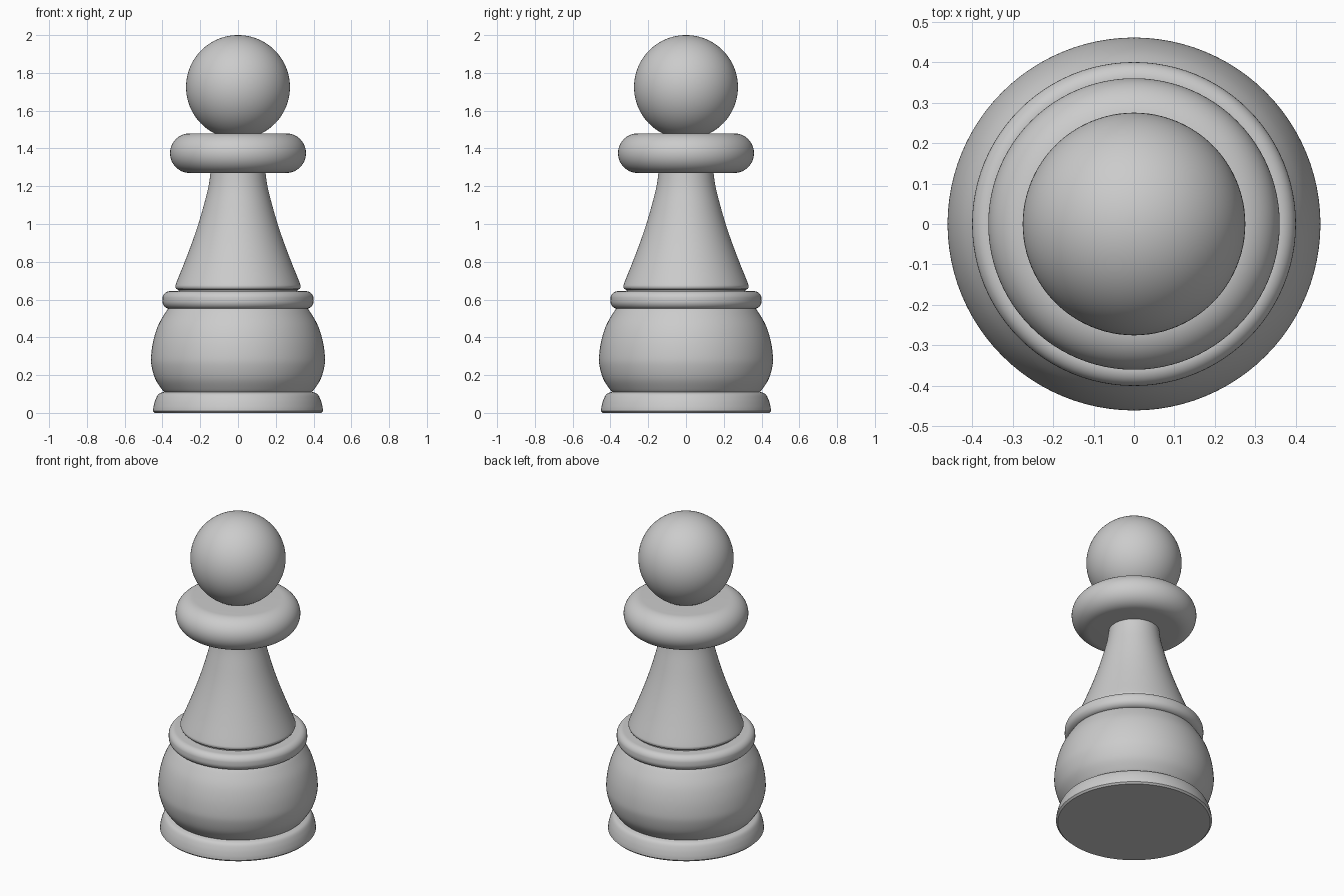
import bpy, bmesh, math
from mathutils import Vector

if "Cube" in bpy.data.objects:
    bpy.data.objects.remove(bpy.data.objects["Cube"], do_unlink=True)

SIDES = 96
GREY = (0.6, 0.6, 0.6, 1)
mat = bpy.data.materials.new("plain grey")
mat.use_nodes = True
mat.diffuse_color = GREY
mat.node_tree.nodes["Principled BSDF"].inputs["Base Color"].default_value = GREY


def smooth_curve(points, steps=5):
    """Smooth (radius, height) curve through the given points."""
    p = [Vector(q) for q in points]
    p = [2 * p[0] - p[1]] + p + [2 * p[-1] - p[-2]]
    out = []
    for a, b, c, d in zip(p, p[1:], p[2:], p[3:]):
        for i in range(steps):
            t = i / steps
            out.append(b + (c - a) * t / 2 + (2 * a - 5 * b + 4 * c - d) * t**2 / 2
                       + (3 * b - a - 3 * c + d) * t**3 / 2)
    return out + [p[-2]]


def arc(radius, height, size, start, end, steps=24):
    """Circular arc in the profile plane, angles in degrees."""
    angles = [math.radians(start + (end - start) * i / steps) for i in range(steps + 1)]
    return [(radius + size * math.cos(a), height + size * math.sin(a)) for a in angles]


def turn(name, profile):
    """Turn a bottom-to-top profile around z and close it at the axis."""
    bm = bmesh.new()
    pts = [(0, profile[0][1])] + list(profile) + [(0, profile[-1][1])]
    verts = [bm.verts.new((r, 0, z)) for r, z in pts]
    edges = [bm.edges.new(pair) for pair in zip(verts, verts[1:])]
    bmesh.ops.spin(bm, geom=verts + edges, cent=(0, 0, 0), axis=(0, 0, 1),
                   angle=math.tau, steps=SIDES)
    bmesh.ops.remove_doubles(bm, verts=bm.verts, dist=0.0001)
    bmesh.ops.recalc_face_normals(bm, faces=bm.faces)
    mesh = bpy.data.meshes.new(name)
    bm.to_mesh(mesh)
    bm.free()
    mesh.materials.append(mat)
    obj = bpy.data.objects.new(name, mesh)
    bpy.context.collection.objects.link(obj)
    bpy.ops.object.select_all(action="DESELECT")
    obj.select_set(True)
    bpy.context.view_layer.objects.active = obj
    bpy.ops.object.shade_smooth_by_angle(angle=math.radians(35))


# Foot and rounded lower body
turn("foot", [(0.44, 0)] + smooth_curve(
    [(0.45, 0.01), (0.447, 0.035), (0.437, 0.07), (0.42, 0.1), (0.39, 0.112)]))
turn("lower_body", smooth_curve(
    [(0.385, 0.105), (0.405, 0.127), (0.438, 0.18), (0.457, 0.245), (0.46, 0.3),
     (0.449, 0.38), (0.424, 0.46), (0.385, 0.53), (0.355, 0.57)]))

# Thin ring between body and stem
turn("waist_ring", arc(0.36, 0.595, 0.04, -90, 0) and
     [(r, z + (0.007 if z > 0.5975 else -0.007)) for r, z in arc(0.36, 0.5975, 0.04, -90, 90)])

# Flared stem with a small rounded lip
turn("stem", [(0.31, 0.63), (0.315, 0.65)] + smooth_curve(
    [(0.328, 0.657), (0.332, 0.668), (0.326, 0.69), (0.282, 0.8), (0.244, 0.9),
     (0.21, 1.0), (0.181, 1.1), (0.156, 1.2), (0.142, 1.3)]))

# Thick collar and round head
turn("collar", arc(0.255, 1.375, 0.105, -90, 90, 32))
turn("head", arc(0, 1.725, 0.275, -89, 90, 64)[:-1])
